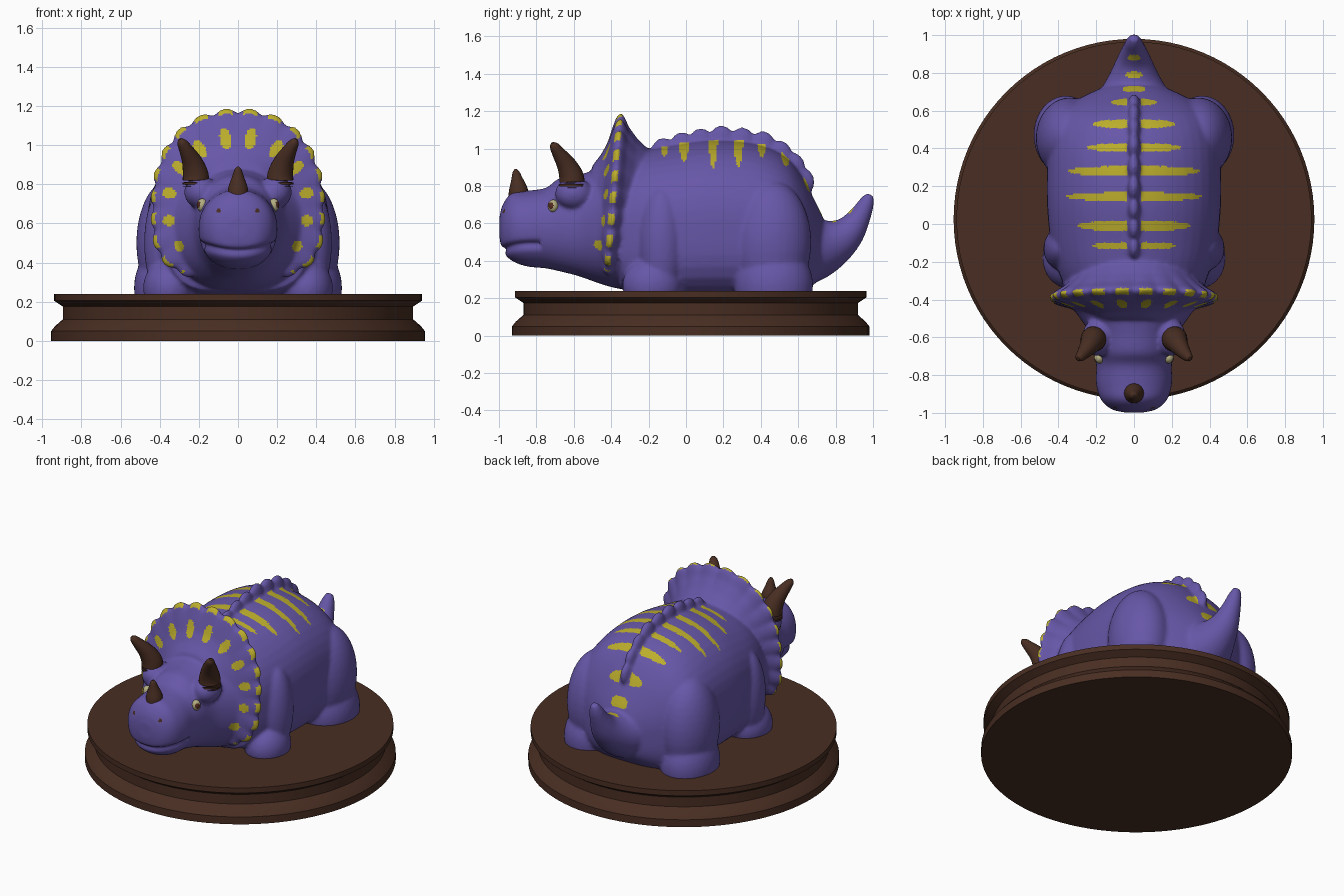
import bpy, bmesh, math
from mathutils import Vector, Matrix

if "Cube" in bpy.data.objects:
    bpy.data.objects.remove(bpy.data.objects["Cube"])


def material(name, rgb):
    m = bpy.data.materials.new(name)
    m.diffuse_color = (*rgb, 1)
    m.use_nodes = True
    m.node_tree.nodes["Principled BSDF"].inputs["Base Color"].default_value = m.diffuse_color
    return m


PURPLE = material("purple skin", (0.135, 0.095, 0.39))
YELLOW = material("yellow marking", (0.50, 0.42, 0.025))
BROWN = material("dark brown", (0.066, 0.027, 0.016))
CREAM = material("eye cream", (0.45, 0.42, 0.22))
IRIS = material("eye brown", (0.09, 0.025, 0.015))


def finish(bm, name, mats, angle=40):
    bmesh.ops.recalc_face_normals(bm, faces=bm.faces)
    me = bpy.data.meshes.new(name)
    bm.to_mesh(me)
    bm.free()
    ob = bpy.data.objects.new(name, me)
    bpy.context.collection.objects.link(ob)
    for m in mats:
        me.materials.append(m)
    bpy.ops.object.select_all(action='DESELECT')
    ob.select_set(True)
    bpy.context.view_layer.objects.active = ob
    bpy.ops.object.shade_smooth_by_angle(angle=math.radians(angle))
    return ob


def skin(bm, rings):
    """Join rings of points into a capped closed surface."""
    vs = [[bm.verts.new(p) for p in r] for r in rings]
    n = len(vs[0])
    for a, b in zip(vs, vs[1:]):
        for i in range(n):
            bm.faces.new((a[i], a[(i + 1) % n], b[(i + 1) % n], b[i]))
    bm.faces.new(vs[0][::-1])
    bm.faces.new(vs[-1])


def ball(bm, c, r):
    bmesh.ops.create_uvsphere(bm, u_segments=32, v_segments=20, radius=1,
                              matrix=Matrix.Translation(c) @ Matrix.Diagonal((*r, 1)))


def catmull(rows, steps=5):
    """Smooth interpolation between rows of numbers."""
    out = []
    for i in range(len(rows) - 1):
        p = [Vector(rows[min(max(i + k, 0), len(rows) - 1)]) for k in (-1, 0, 1, 2)]
        for s in range(steps):
            t = s / steps
            out.append(0.5 * (2 * p[1] + (p[2] - p[0]) * t + (2 * p[0] - 5 * p[1] + 4 * p[2] - p[3]) * t * t
                              + (3 * p[1] - p[0] - 3 * p[2] + p[3]) * t ** 3))
    return out + [Vector(rows[-1])]


def polar(t, a, up, down, n_up, n_down):
    c, s = math.cos(t), math.sin(t)
    b, n = (up, n_up) if s >= 0 else (down, n_down)
    return ((abs(c) / a) ** n + (abs(s) / b) ** n) ** (-1 / n)


def loft(bm, rows, n_down):
    """Cross sections (y, top, bottom, half width) along the animal."""
    rings = []
    for y, top, bot, rx in catmull([(*r,) for r in rows]):
        zc, rz = (top + bot) / 2, (top - bot) / 2
        ring = []
        for k in range(48):
            t = 2 * math.pi * k / 48
            r = polar(t, rx, rz, rz, 2.1, n_down)
            ring.append((r * math.cos(t), y, zc + r * math.sin(t)))
        rings.append(ring)
    skin(bm, rings)


def tube(bm, rows, sides=24):
    """Tapered tube through (x, y, z, radius) rows."""
    pts = catmull(rows)
    rings = []
    for i, p in enumerate(pts):
        d = (pts[min(i + 1, len(pts) - 1)] - pts[max(i - 1, 0)]).xyz
        q = d.to_track_quat('Z', 'Y')
        rings.append([p.xyz + q @ Vector((p.w * math.cos(2 * math.pi * k / sides),
                                          p.w * math.sin(2 * math.pi * k / sides), 0)) for k in range(sides)])
    skin(bm, rings)


# round turned base
bm = bmesh.new()
skin(bm, [[(r * math.cos(2 * math.pi * k / 96), 0.025 + r * math.sin(2 * math.pi * k / 96), z) for k in range(96)]
          for r, z in [(.955, 0), (.955, .05), (.935, .075), (.895, .11), (.895, .175), (.94, .205), (.94, .24)]])
finish(bm, "base", [BROWN], 25)

# torso, head and tail
bm = bmesh.new()
loft(bm, [(-.35, .93, .25, .36), (-.25, .98, .23, .40), (-.1, 1.01, .2, .44), (.1, 1.04, .2, .46),
          (.3, 1.035, .2, .46), (.45, 1.0, .2, .45), (.55, .94, .2, .42), (.62, .85, .22, .36),
          (.68, .74, .27, .26), (.73, .64, .32, .15)], 3.5)
loft(bm, [(-.998, .63, .53, .05), (-.98, .70, .45, .12), (-.93, .765, .40, .175), (-.85, .775, .37, .2),
          (-.75, .79, .36, .2), (-.68, .84, .345, .21), (-.58, .86, .32, .235), (-.48, .89, .285, .30),
          (-.40, .95, .26, .36), (-.3, .95, .24, .38)], 2.2)
tube(bm, [(0, .58, .47, .22), (0, .70, .475, .18), (0, .79, .50, .13), (0, .87, .555, .09),
          (0, .93, .64, .06), (0, .965, .71, .042), (0, .985, .755, .022)])

# scalloped neck frill
FZ = .68


def frill_radius(t):
    return polar(t, .445, .505, .37, 2.25, 3.3)


def rim_y(z):
    return -.385 + .08 * (z - .75)


rings = []
for dy, s in [(-.13, .45), (-.09, .56), (-.06, .68), (-.04, .83), (-.022, .95), (0, 1),
              (.022, .96), (.05, .86), (.1, .74), (.18, .6)]:
    ring = []
    for k in range(288):
        t = 2 * math.pi * k / 288
        wave = .055 * (abs(math.sin(12 * (t - math.pi / 2))) - .6) * max(0, (s - .7) / .3)
        r = frill_radius(t) * s * (1 + wave)
        z = FZ + r * math.sin(t)
        ring.append((r * math.cos(t), rim_y(z) + dy, z))
    rings.append(ring)
skin(bm, rings)

# bumpy ridge along the spine
for y, z in [(-.12, .98), (-.02, 1.01), (.08, 1.03), (.19, 1.045), (.3, 1.035), (.41, 1.015),
             (.5, .965), (.57, .90), (.62, .82)]:
    ball(bm, (0, y, z), (.034, .068, .08))

# legs, feet and brow ridges
for s in (-1, 1):
    ball(bm, (s * .37, -.13, .5), (.11, .12, .29))
    ball(bm, (s * .35, -.18, .27), (.135, .16, .15))
    ball(bm, (s * .34, .455, .5), (.18, .215, .33))
    ball(bm, (s * .36, .47, .27), (.172, .21, .22))
    ball(bm, (s * .19, -.6, .76), (.085, .10, .085))
body = finish(bm, "dinosaur_body", [PURPLE, YELLOW, BROWN])

# fuse everything into one soft skin
rm = body.modifiers.new("fuse", 'REMESH')
rm.mode = 'VOXEL'
rm.voxel_size = .0105
sm = body.modifiers.new("soften", 'SMOOTH')
sm.factor, sm.iterations = .5, 10
dg = bpy.context.evaluated_depsgraph_get()
fused = bpy.data.meshes.new_from_object(body.evaluated_get(dg))
bm = bmesh.new()
bm.from_mesh(fused)
bpy.data.objects.remove(body)
bmesh.ops.bisect_plane(bm, geom=bm.verts[:] + bm.edges[:] + bm.faces[:], plane_co=(0, 0, .232),
                       plane_no=(0, 0, 1), clear_inner=True)
bmesh.ops.holes_fill(bm, edges=[e for e in bm.edges if e.is_boundary], sides=0)
bm.normal_update()

# mouth groove
moves = []
for v in bm.verts:
    if v.co.y < -.78:
        d = v.co.z - (.455 + .9 * v.co.x ** 2)
        moves.append((v, v.normal * -.02 * math.exp(-(d / .018) ** 2)))
for v, m in moves:
    v.co += m

# painted stripes, frill spots and nostrils
STRIPES = [(-.115, .02, .22), (-.01, .027, .30), (.145, .024, .36), (.28, .026, .35), (.405, .022, .25),
           (.53, .023, .22), (.645, .018, .12), (.715, .015, .06), (.79, .017, .045), (.88, .015, .035)]


def colour(c, n):
    x, y, z = abs(c.x), c.y, c.z
    if y < -.9:
        return 2 if math.hypot(x - .1, z - .665) < .011 else 0
    if y > -.2:
        if n.z < .1 and y < .7:
            return 0
        for y0, w, length in STRIPES:
            u = x / length
            if u < 1 and abs(y - y0) < w * (1 - u ** 3) ** .5 and (x > .036 or y0 > .7):
                return int(z > .55)
        return 0
    if y < -.56 or n.y > .75:
        return 0
    ang = math.degrees(math.atan2(x, z - FZ))
    dist = math.hypot(x, z - FZ)
    rho = dist / frill_radius(math.pi / 2 - math.radians(ang))
    if ang > 140:
        return 0
    dy = y - rim_y(z)
    lobe = (ang % 15) - 7.5
    if rho > .9 and abs(lobe) < 4 and -.022 < dy < .012:
        return 1
    k = round((ang - 10.5) / 22.5)
    off = math.radians(ang - 10.5 - 22.5 * k) * dist
    tall = .055 - .006 * max(k, 0)
    if n.y < 0 and dy < -.02 and (off / .028) ** 2 + ((dist - .36) / tall) ** 2 < 1:
        return 1
    return 0


for f in bm.faces:
    f.material_index = colour(f.calc_center_median(), f.normal)
finish(bm, "dinosaur_body", [PURPLE, YELLOW, BROWN], 60)

# horns
for s, side in ((-1, "left"), (1, "right")):
    bm = bmesh.new()
    tube(bm, [(s * .215, -.61, .79, .068), (s * .217, -.613, .85, .066), (s * .235, -.64, .915, .052),
              (s * .265, -.68, .975, .036), (s * .288, -.705, 1.015, .024), (s * .296, -.712, 1.032, .008)])
    finish(bm, side + "_brow_horn", [BROWN])

    # eyes with a brown iris facing outwards
    bm = bmesh.new()
    c = Vector((s * .183, -.71, .693))
    ball(bm, c, (.028, .028, .034))
    look = Vector((s * .85, -.5, .1)).normalized()
    for f in bm.faces:
        f.material_index = int((f.calc_center_median() - c).normalized().dot(look) > .8)
    finish(bm, side + "_eye", [CREAM, IRIS])

bm = bmesh.new()
tube(bm, [(0, -.895, .75, .054), (0, -.897, .79, .048), (0, -.904, .84, .03), (0, -.909, .875, .018),
          (0, -.91, .89, .006)])
finish(bm, "nose_horn", [BROWN])
